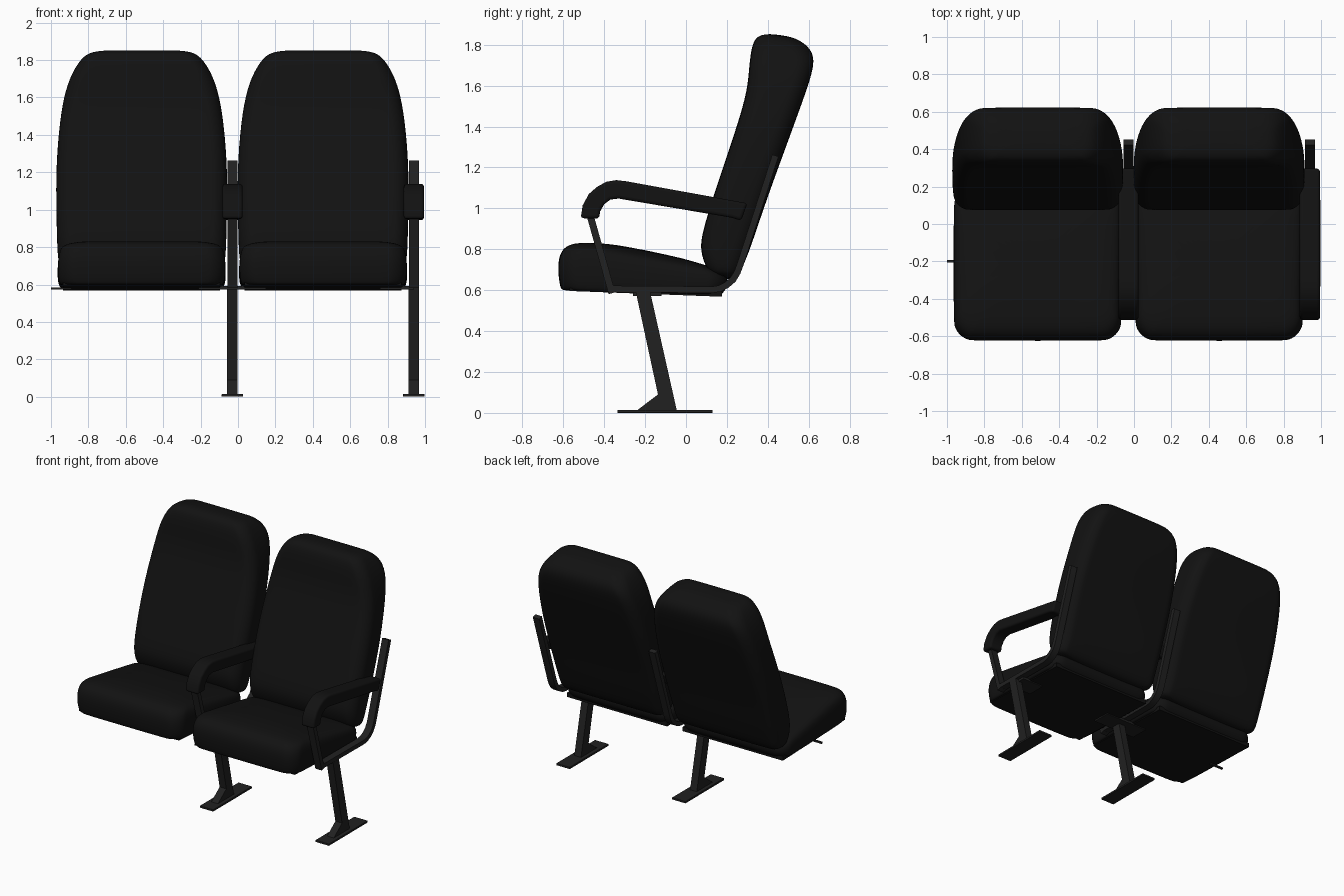
import bpy, bmesh, math
from mathutils import Vector

if "Cube" in bpy.data.objects:
    bpy.data.objects.remove(bpy.data.objects["Cube"])


def material(name, v):
    m = bpy.data.materials.new(name)
    m.diffuse_color = (v, v, v, 1)
    m.use_nodes = True
    m.node_tree.nodes["Principled BSDF"].inputs["Base Color"].default_value = m.diffuse_color
    return m


FABRIC = material("black_fabric", 0.006)
METAL = material("dark_metal", 0.015)


def finish(name, bm, mat, angle=35):
    bmesh.ops.recalc_face_normals(bm, faces=bm.faces)
    me = bpy.data.meshes.new(name)
    bm.to_mesh(me)
    bm.free()
    ob = bpy.data.objects.new(name, me)
    bpy.context.collection.objects.link(ob)
    me.materials.append(mat)
    bpy.ops.object.select_all(action='DESELECT')
    ob.select_set(True)
    bpy.context.view_layer.objects.active = ob
    bpy.ops.object.shade_smooth_by_angle(angle=math.radians(angle))
    return ob


def cushion(name, cx, stations, radius):
    """Loft rounded rectangles; station = front y, z, back y, z, half width."""
    bm = bmesh.new()
    rings = []
    for fy, fz, by, bz, hw in stations:
        depth = math.hypot(by - fy, bz - fz)
        r = min(radius, depth * 0.42, hw * 0.5)
        ring = []
        for k, (sx, st) in enumerate(((1, 1), (-1, 1), (-1, -1), (1, -1))):
            for i in range(6):
                a = math.pi / 2 * (k + i / 5)
                x = sx * (hw - r) + r * math.cos(a)
                t = 0.5 + (st * (depth / 2 - r) + r * math.sin(a)) / depth
                ring.append(bm.verts.new((cx + x, fy + (by - fy) * t, fz + (bz - fz) * t)))
        rings.append(ring)
    n = len(rings[0])
    for a, b in zip(rings, rings[1:]):
        for i in range(n):
            bm.faces.new((a[i], a[(i + 1) % n], b[(i + 1) % n], b[i]))
    bm.faces.new(rings[0])
    bm.faces.new(rings[-1])
    ob = finish(name, bm, FABRIC, 180)
    sub = ob.modifiers.new("smooth", 'SUBSURF')
    sub.levels = sub.render_levels = 2
    return ob


def side_profile(name, pts, cx, hw, mat, bevel=0.0):
    """Extrude a (y, z) outline sideways."""
    bm = bmesh.new()
    f = bm.faces.new([bm.verts.new((cx - hw, y, z)) for y, z in pts])
    ext = bmesh.ops.extrude_face_region(bm, geom=[f])["geom"]
    bmesh.ops.translate(bm, vec=(2 * hw, 0, 0),
                        verts=[v for v in ext if isinstance(v, bmesh.types.BMVert)])
    ob = finish(name, bm, mat)
    if bevel:
        b = ob.modifiers.new("bevel", 'BEVEL')
        b.width, b.segments, b.limit_method = bevel, 4, 'ANGLE'
        b.angle_limit = math.radians(50)
    return ob


def ribbon(path, t):
    """Outline of a strip of thickness t along a (y, z) path."""
    p = [Vector(q) for q in path]
    left, right = [], []
    for i, q in enumerate(p):
        d = (p[min(i + 1, len(p) - 1)] - p[max(i - 1, 0)]).normalized()
        nrm = Vector((-d.y, d.x)) * t / 2
        left.append(q + nrm)
        right.append(q - nrm)
    return left + right[::-1]


def box(y0, y1, z0, z1):
    return [(y0, z0), (y1, z0), (y1, z1), (y0, z1)]


BACK = [
    (.15, .655, .22, .65, .40), (.10, .70, .26, .68, .44),
    (.070, .79, .29, .74, .45), (.075, .87, .33, .85, .453),
    (.14, 1.08, .39, 1.03, .458), (.215, 1.30, .47, 1.25, .456),
    (.297, 1.55, .562, 1.50, .432), (.308, 1.68, .618, 1.66, .398),
    (.317, 1.77, .628, 1.74, .357), (.335, 1.83, .60, 1.79, .315),
    (.37, 1.85, .55, 1.825, .275), (.42, 1.853, .50, 1.842, .20),
]
SEAT = [
    (-.50, .597, .08, .58, .35), (-.595, .599, .165, .577, .425),
    (-.612, .602, .175, .58, .44), (-.622, .65, .20, .61, .45),
    (-.628, .74, .205, .65, .45), (-.605, .805, .195, .68, .44),
    (-.55, .832, .16, .70, .415), (-.45, .832, .08, .728, .34),
    (-.33, .822, -.05, .765, .20),
]
ARM = [(-.515, .952), (-.505, 1.015), (-.475, 1.07), (-.435, 1.105), (-.39, 1.13),
       (-.34, 1.138), (-.29, 1.132), (.30, 1.025), (.27, .94), (.22, .955), (-.33, 1.048),
       (-.37, 1.043), (-.40, 1.02), (-.42, .985), (-.425, .95)]
RAIL = [(-.365, .606), (.13, .602), (.165, .608), (.20, .626), (.23, .652),
        (.25, .685), (.265, .725), (.437, 1.258)]
LEG = [(-.245, .59), (-.175, .59), (-.045, .012), (-.24, .012), (-.137, .09)]

for side, seat_x, frame_x in (("left", -.515, -.03), ("right", .455, .94)):
    # upholstery
    cushion(side + "_backrest", seat_x, BACK, .09)
    cushion(side + "_seat_cushion", seat_x, SEAT, .11)
    # pan under the cushion and recline lever
    side_profile(side + "_seat_pan", [(-.57, .596), (.175, .568), (.175, .60), (-.57, .61)],
                 seat_x, .42, FABRIC)
    side_profile(side + "_lever", box(-.207, -.193, .572, .584), seat_x - .43, .055, METAL)
    # leg with foot plate
    side_profile(side + "_leg", LEG, frame_x, .028, METAL)
    side_profile(side + "_foot_plate", box(-.335, .13, 0, .015), frame_x, .057, METAL, .003)
    # bent side rail and arm post
    side_profile(side + "_side_rail", ribbon(RAIL, .032), frame_x, .027, METAL)
    side_profile(side + "_arm_post", ribbon([(-.47, .97), (-.362, .585)], .034),
                 frame_x, .027, METAL)
    # padded armrest
    side_profile(side + "_armrest", ARM, frame_x, .054, FABRIC, .015)
    # mounting plates joining frame and pan
    side_profile(side + "_inner_mount", box(-.26, -.12, .572, .592), frame_x - .09, .09, METAL)
    if side == "left":
        side_profile("left_outer_mount", box(-.26, -.12, .572, .592), frame_x + .09, .09, METAL)
